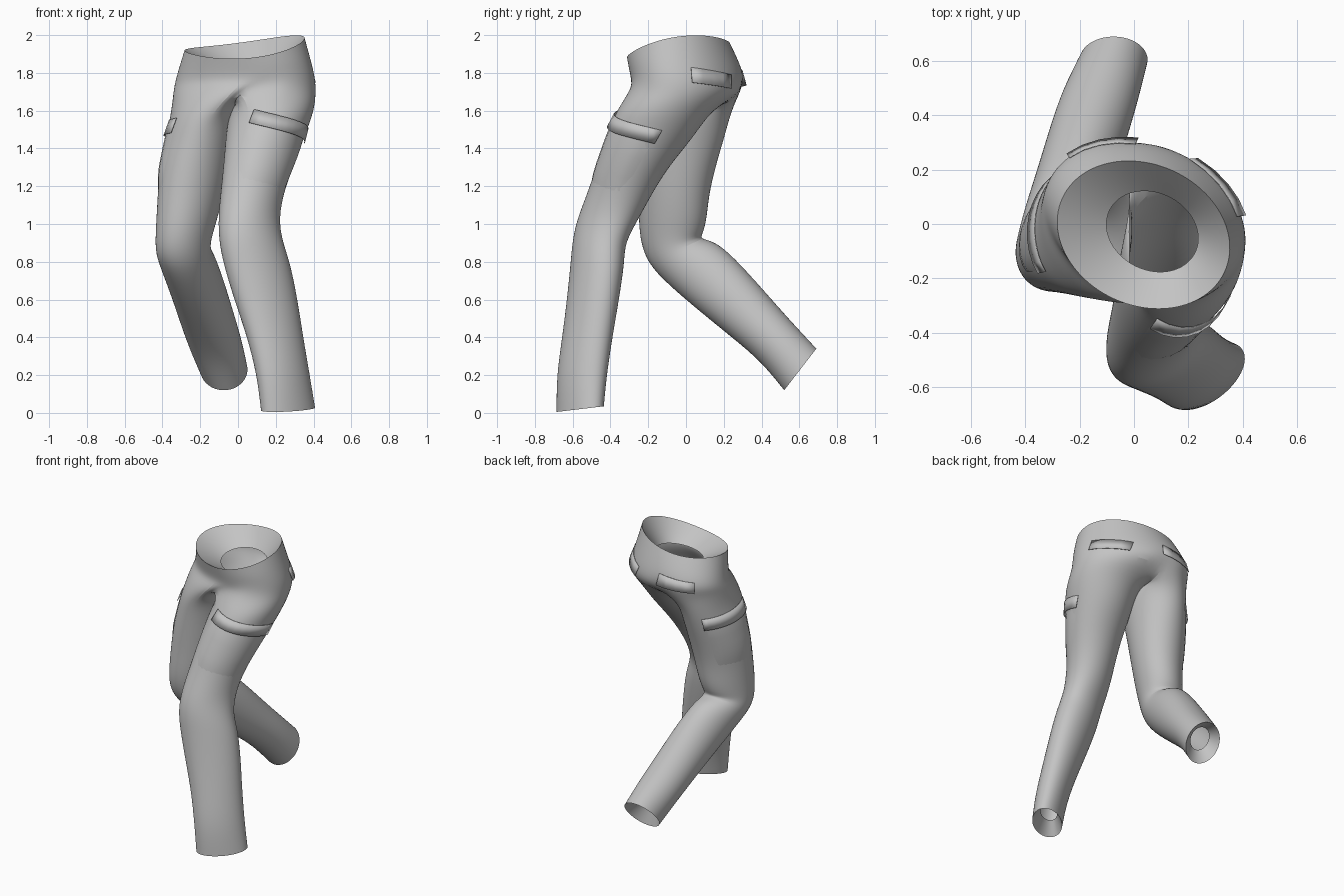
import bpy, bmesh
from math import sin, cos, pi, radians
from mathutils import Vector

cube = bpy.data.objects.get("Cube")
if cube:
    bpy.data.objects.remove(cube)

cloth = bpy.data.materials.new("grey_cloth")
cloth.use_nodes = True
GREY = (0.55, 0.55, 0.55, 1)
cloth.diffuse_color = GREY
cloth.node_tree.nodes["Principled BSDF"].inputs["Base Color"].default_value = GREY

# Cross-sections: x low, x high, front y, front z, back y, back z, twist in degrees,
# then for the hips a sideways tilt and a rise of the sides
HIPS = [(-.28, .35, -.31, 1.875, .23, 1.962, -10, .04, .035),
        (-.31, .38, -.30, 1.82, .28, 1.86, -13, .03, .01),
        (-.33, .405, -.285, 1.755, .31, 1.77, -13, .015, 0),
        (-.34, .41, -.315, 1.70, .295, 1.69, -8, 0, 0)]
LEFT = [(-.045, .405, -.37, 1.60, .13, 1.60, 0),
        (-.065, .35, -.42, 1.46, .04, 1.46, 4),
        (-.075, .30, -.47, 1.32, -.08, 1.32, 8),
        (-.09, .245, -.515, 1.18, -.17, 1.18, 10),
        (-.105, .215, -.575, 1.03, -.25, 1.03, 13),
        (-.10, .235, -.60, .92, -.325, .90, 16),
        (-.08, .275, -.61, .80, -.325, .80, 18),
        (-.02, .315, -.63, .60, -.355, .60, 20),
        (.05, .345, -.655, .40, -.39, .40, 22),
        (.10, .38, -.685, .20, -.42, .20, 26),
        (.122, .408, -.685, .005, -.435, .035, 31)]
RIGHT = [(-.355, .0, -.27, 1.58, .235, 1.58, 0),
         (-.385, -.025, -.26, 1.45, .20, 1.45, -3),
         (-.415, -.05, -.255, 1.30, .155, 1.30, -6),
         (-.425, -.08, -.25, 1.15, .12, 1.15, -9),
         (-.432, -.11, -.25, 1.02, .11, 1.03, -11),
         (-.437, -.14, -.24, .90, .09, .95, -12),
         (-.435, -.15, -.20, .79, .07, .92, -10),
         (-.41, -.12, -.10, .685, .16, .91, -6),
         (-.36, -.07, .07, .54, .29, .785, -3),
         (-.31, -.02, .25, .395, .44, .615, 0),
         (-.265, .02, .40, .27, .56, .48, 0),
         (-.20, .05, .52, .12, .69, .34, 0)]


def row_point(row, angle, side=1, grow=1.0):
    """Point on a section; angle runs from the outer side towards the back."""
    x0, x1, yf, zf, yb, zb, twist = row[:7]
    tilt, rise = row[7:] or (0, 0)
    a = radians(angle)
    centre = Vector(((x0 + x1) / 2, (yf + yb) / 2, (zf + zb) / 2))
    across = Vector(((x1 - x0) / 2 * side, 0, tilt * side))
    back = Vector((0, (yb - yf) / 2, (zb - zf) / 2))
    centre.z += rise * cos(a) ** 2
    return centre + (across * cos(a - radians(twist)) + back * sin(a)) * grow


def tube_point(rows, t, angle, side, grow):
    """Point on a tube at a fractional section number."""
    i = max(0, min(int(t), len(rows) - 2))
    row = [a + (b - a) * (t - i) for a, b in zip(rows[i], rows[i + 1])]
    return row_point(row, angle, side, grow)


def finish(bm, name, levels):
    bmesh.ops.recalc_face_normals(bm, faces=bm.faces)
    mesh = bpy.data.meshes.new(name)
    bm.to_mesh(mesh)
    bm.free()
    obj = bpy.data.objects.new(name, mesh)
    bpy.context.collection.objects.link(obj)
    mesh.materials.append(cloth)
    if levels:
        mod = obj.modifiers.new("smooth", 'SUBSURF')
        mod.levels = mod.render_levels = levels
    bpy.ops.object.select_all(action='DESELECT')
    obj.select_set(True)
    bpy.context.view_layer.objects.active = obj
    bpy.ops.object.shade_smooth_by_angle(angle=radians(50))
    return obj


def bridge(bm, a, b):
    n = len(a)
    for i in range(n):
        bm.faces.new((a[i], a[(i + 1) % n], b[(i + 1) % n], b[i]))


# Trousers: hips split at the crotch into two legs, with inward lips at openings
bm = bmesh.new()
crease = bm.edges.layers.float.new("crease_edge")
GROW = 1.02


def sharpen(ring):
    for i, v in enumerate(ring):
        edge = bm.edges.get((v, ring[(i + 1) % len(ring)]))
        edge[crease] = 1.0


lining = (-.10, .235, -.175, 1.80, .12, 1.85, -10, .01, 0)
rings = [[bm.verts.new(row_point(r, -90 + 15 * i, 1, GROW)) for i in range(24)]
         for r in [lining] + HIPS]
for a, b in zip(rings, rings[1:]):
    bridge(bm, a, b)
sharpen(rings[1])

# Crotch seam
hip = rings[-1]
front, back = hip[0], hip[12]
for v in (front, back):
    v.co.x = -.015
    v.co.y *= .87
back.co.z -= .04
seam = []
for i in range(1, 6):
    p = back.co.lerp(front.co, i / 6)
    p.z -= .05 * sin(pi * i / 6)
    seam.append(bm.verts.new(p))

for rows, side in ((LEFT, 1), (RIGHT, -1)):
    outer = [hip[(side * i) % 24] for i in range(13)]
    ring = outer + seam
    for row in rows:
        new = [bm.verts.new(row_point(row, -120 + 20 * i, side, GROW)) for i in range(18)]
        bridge(bm, ring, new)
        ring = new
    # Inner lip of the hem
    end, before = [sum((row_point(r, a) for a in (0, 180)), Vector()) / 2
                   for r in (rows[-1], rows[-2])]
    inner = end + (before - end) * .45
    lip = [bm.verts.new(inner + (v.co - end) * .55) for v in ring]
    bridge(bm, ring, lip)
    sharpen(ring)
finish(bm, "trousers", 2)


def patch(name, rows, side, a0, a1, t0, t1, slope, grows, thick, nu=10):
    """Cloth panel following a tube, from its top edge to its bottom edge."""
    bm = bmesh.new()
    grid = []
    for j, g in enumerate(grows):
        t = t0 + (t1 - t0) * j / (len(grows) - 1)
        line = []
        for i in range(nu + 1):
            u = i / nu
            # Front and back edges tuck into the cloth
            grow = min(g, 1.0) if i in (0, nu) and thick == 0 else g
            line.append(bm.verts.new(tube_point(rows, t + slope * u, a0 + (a1 - a0) * u, side, grow)))
        grid.append(line)
    for a, b in zip(grid, grid[1:]):
        for i in range(nu):
            bm.faces.new((a[i], a[i + 1], b[i + 1], b[i]))
    obj = finish(bm, name, 0)
    if thick:
        mod = obj.modifiers.new("thickness", 'SOLIDIFY')
        mod.thickness = thick
        mod.offset = 0


# Cargo pockets on the thighs
POCKET = (.99, 1.025, 1.03, 1.03, 1.03, 1.025, .99)
FLAP = (1.02, 1.07)
patch("left_cargo_pocket", LEFT, 1, -115, 8, .3, 2.6, .8, POCKET, 0)
patch("left_cargo_flap", LEFT, 1, -115, 11, -.05, .45, .8, FLAP, .003)
patch("right_cargo_pocket", RIGHT, -1, -38, 62, .4, 2.8, .3, POCKET, 0)
patch("right_cargo_flap", RIGHT, -1, -38, 65, .15, .75, .3, FLAP, .003)

# Flaps of the seat pockets
SEAT = (1.015, 1.055)
patch("left_seat_flap", HIPS, 1, 5, 50, 1.5, 2.35, .35, SEAT, .003, 4)
patch("right_seat_flap", HIPS, 1, 82, 126, 1.45, 2.4, .1, SEAT, .003, 4)
